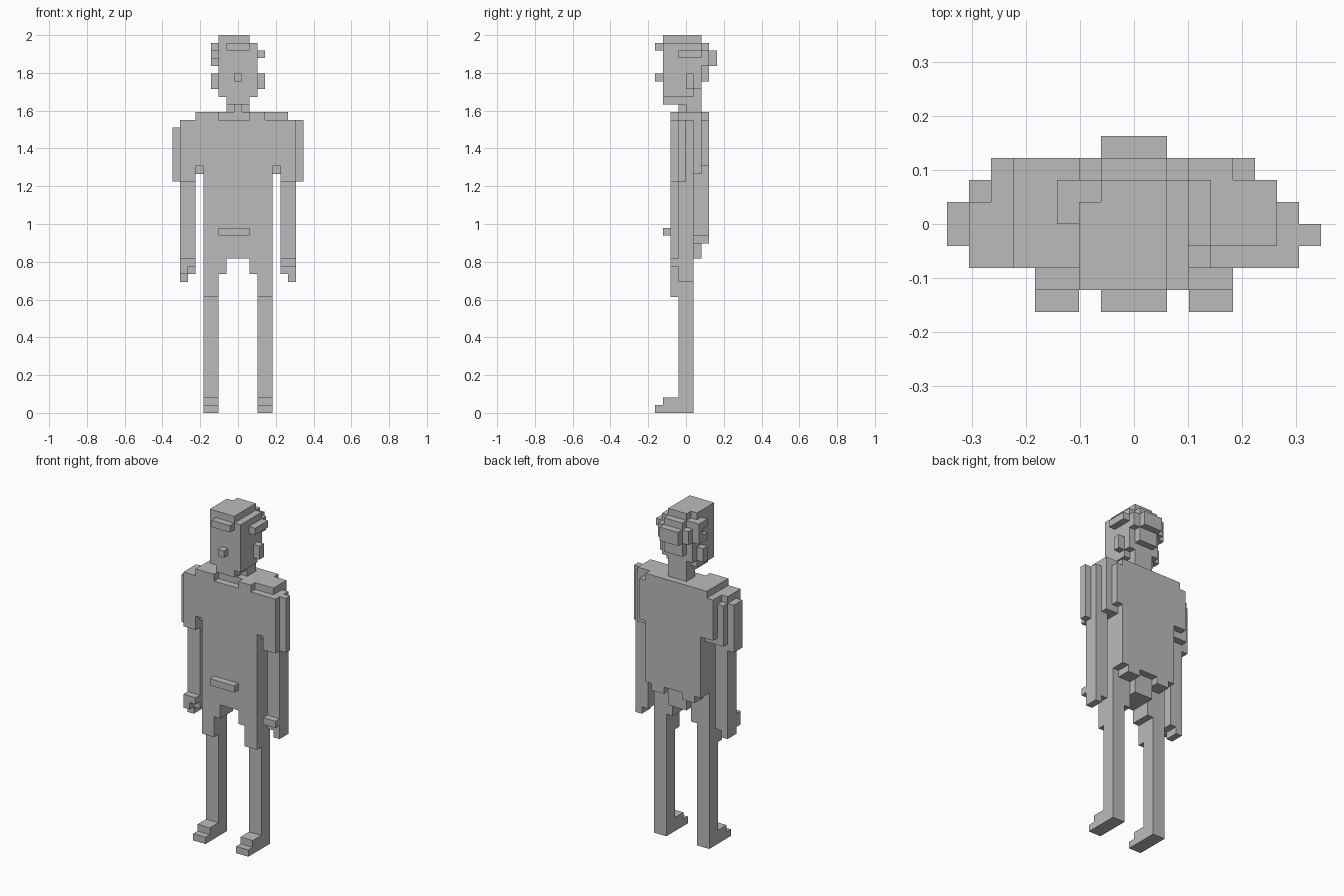
import bpy, bmesh, math

if "Cube" in bpy.data.objects:
    bpy.data.objects.remove(bpy.data.objects["Cube"])

V = 2 / 49          # edge length of one block
CELLS = {}          # block position -> part name


def fill(part, x0, x1, y0, y1, z0, z1):
    """Fill a box of blocks; x edges are half numbers, y and z whole."""
    for i in range(round(x0 + 8.5), round(x1 + 8.5)):
        for j in range(y0, y1):
            for k in range(z0, z1):
                CELLS.setdefault((i, j, k), part)


def both(part, x0, x1, *rest):
    """Fill a box and its mirror image."""
    fill(part, x0, x1, *rest)
    fill(part, -x1, -x0, *rest)


# Legs and stepped feet
both("feet", 2.5, 4.5, -4, 1, 0, 1)
both("feet", 2.5, 4.5, -3, 1, 1, 2)
both("legs", 2.5, 4.5, -1, 1, 2, 20)
both("legs", 2.5, 4.5, -2, -1, 15, 20)
both("legs", 1.5, 2.5, -2, 1, 18, 20)
fill("hips", -4.5, 4.5, -2, 1, 20, 23)
fill("hips", -1.5, 1.5, 1, 2, 20, 23)

# Torso with ragged back hem and belt buckle
fill("torso", -4.5, 4.5, -2, 3, 23, 38)
both("torso", 1.5, 3.5, 1, 3, 22, 23)
fill("buckle", -2.5, 1.5, -3, -2, 23, 24)

# Shoulder tops with a notch at the collar
fill("shoulders", -5.5, 6.5, -1, 2, 38, 39)
fill("shoulders", -5.5, 4.5, 2, 3, 38, 39)
fill("shoulders", -5.5, -2.5, -2, -1, 38, 39)
fill("shoulders", 1.5, 3.5, -2, -1, 38, 39)

# Armpits joining sleeves to torso
both("shoulders", 4.5, 5.5, -2, 2, 32, 38)
both("shoulders", 4.5, 5.5, -1, 2, 31, 32)
both("shoulders", 4.5, 5.5, 2, 3, 32, 38)

# Sleeves, rounded off in steps
both("sleeves", 5.5, 7.5, -2, 1, 30, 38)
both("sleeves", 5.5, 6.5, 1, 2, 31, 38)
fill("sleeves", -7.5, -6.5, 1, 2, 31, 37)
fill("sleeves", -6.5, -5.5, 2, 3, 32, 38)
fill("sleeves", -8.5, -7.5, -1, 1, 30, 37)
fill("sleeves", 7.5, 8.5, -1, 0, 30, 38)

# Forearms and hands
both("forearms", 5.5, 7.5, -1, 1, 18, 30)
both("hands", 6.5, 7.5, -1, 1, 17, 18)
both("hands", 5.5, 7.5, -2, -1, 19, 20)
fill("hands", -7.5, -6.5, -2, -1, 18, 19)

# Neck, jaw and head
fill("neck", -1.5, 1.5, 0, 2, 39, 41)
fill("neck", -0.5, 0.5, -1, 0, 39, 40)
fill("head", -1.5, 1.5, -3, 1, 40, 41)
fill("head", -2.5, 2.5, -3, 1, 41, 42)
fill("head", -1.5, 1.5, 1, 2, 41, 42)
fill("head", -2.5, 2.5, -3, 2, 42, 47)
fill("nose", -0.5, 0.5, -4, -3, 43, 44)
both("ears", 2.5, 3.5, 0, 1, 42, 44)

# Hair: crown, fringe, sides and back
fill("hair", -2.5, 2.5, -3, 2, 47, 48)
fill("hair", -2.5, 1.5, -3, 1, 48, 49)
fill("hair", -1.5, 1.5, 1, 2, 48, 49)
fill("hair", -1.5, 1.5, -4, -3, 47, 48)
fill("hair", 2.5, 3.5, -1, 2, 46, 47)
fill("hair", -3.5, -2.5, 0, 2, 47, 48)
fill("hair", -3.5, -2.5, 1, 2, 46, 47)
fill("hair", -3.5, -2.5, 0, 2, 45, 46)
fill("hair", -1.5, 1.5, 2, 3, 43, 48)
fill("hair", -2.5, 2.5, 2, 3, 45, 47)
fill("hair", -1.5, 1.5, 3, 4, 45, 47)

grey = bpy.data.materials.new("light_grey")
grey.diffuse_color = (0.5, 0.5, 0.5, 1)
grey.use_nodes = True
grey.node_tree.nodes["Principled BSDF"].inputs["Base Color"].default_value = grey.diffuse_color


def build(part):
    """Make the outer skin of one part, merging coplanar squares."""
    bm = bmesh.new()
    for cell in [c for c, p in CELLS.items() if p == part]:
        for axis in range(3):
            for side in (0, 1):
                near = list(cell)
                near[axis] += 2 * side - 1
                if tuple(near) in CELLS:
                    continue
                u, w = (axis + 1) % 3, (axis + 2) % 3
                ring = []
                for a, b in ((0, 0), (1, 0), (1, 1), (0, 1)):
                    p = list(cell)
                    p[axis] += side
                    p[u] += a
                    p[w] += b
                    ring.append(bm.verts.new(((p[0] - 8.5) * V, p[1] * V, p[2] * V)))
                bm.faces.new(ring if side else ring[::-1])
    bmesh.ops.remove_doubles(bm, verts=bm.verts[:], dist=V / 100)
    bmesh.ops.dissolve_limit(bm, angle_limit=math.radians(1),
                             verts=bm.verts[:], edges=bm.edges[:])
    mesh = bpy.data.meshes.new(part)
    bm.to_mesh(mesh)
    bm.free()
    mesh.materials.append(grey)
    bpy.context.collection.objects.link(bpy.data.objects.new(part, mesh))


for name in dict.fromkeys(CELLS.values()):
    build(name)
